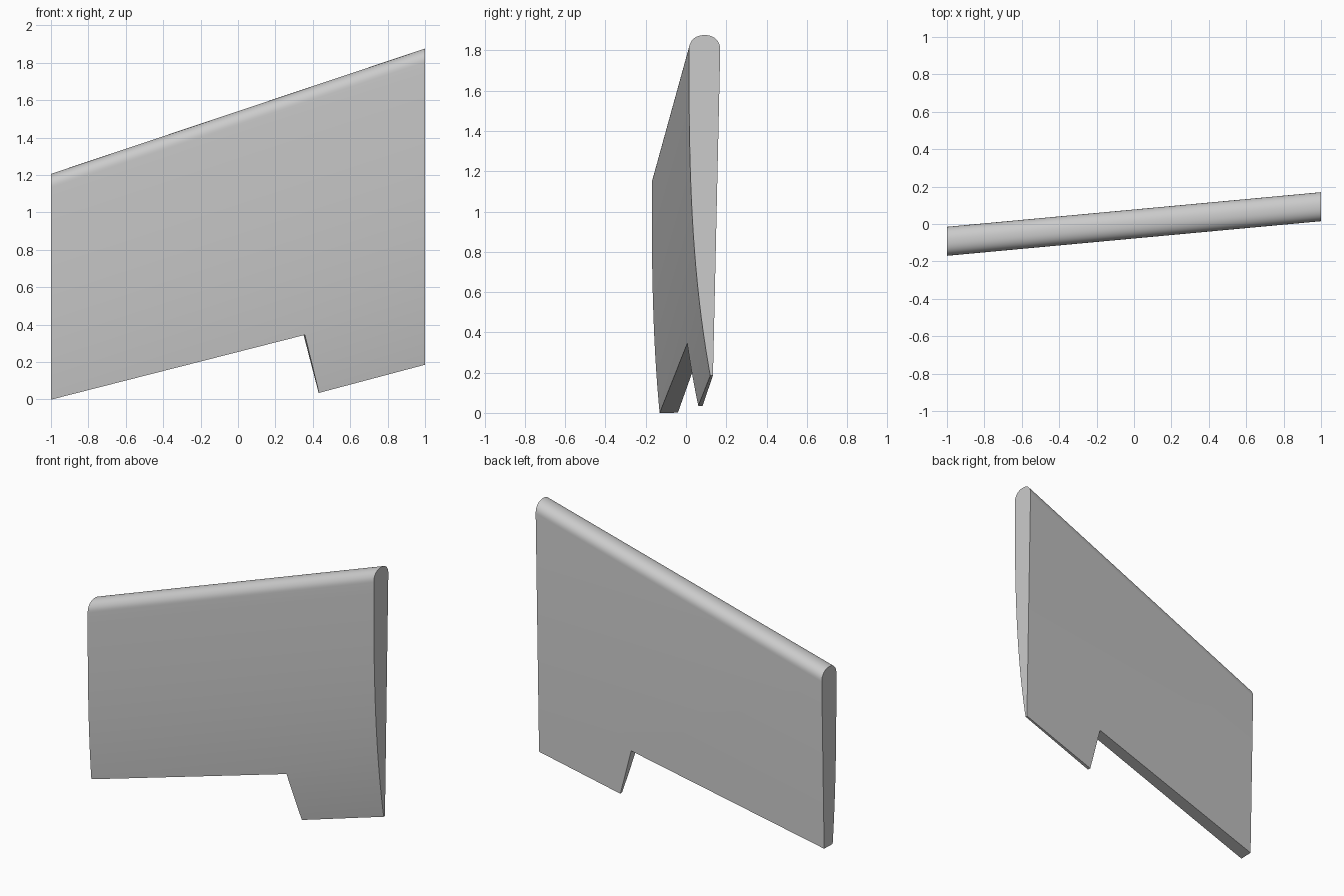
import bpy, bmesh, math
from mathutils import Vector

cube = bpy.data.objects.get("Cube")
if cube:
    bpy.data.objects.remove(cube, do_unlink=True)

grey = bpy.data.materials.new("light_grey")
grey.use_nodes = True
grey.diffuse_color = (0.6, 0.6, 0.6, 1)
grey.node_tree.nodes["Principled BSDF"].inputs["Base Color"].default_value = (0.6, 0.6, 0.6, 1)

SWEEP = Vector((2, 0.185, 0.67))   # span direction from right end to left end
HALF = 0.0775                      # half thickness at the rounded edge
DEPTH = 1.66                       # section length before trimming


def prism(name, points, step):
    """Extrude a closed outline along a vector."""
    bm = bmesh.new()
    face = bm.faces.new([bm.verts.new(p) for p in points])
    out = bmesh.ops.extrude_face_region(bm, geom=[face])
    moved = [v for v in out["geom"] if isinstance(v, bmesh.types.BMVert)]
    bmesh.ops.translate(bm, verts=moved, vec=step)
    bmesh.ops.recalc_face_normals(bm, faces=bm.faces)
    mesh = bpy.data.meshes.new(name)
    bm.to_mesh(mesh)
    bm.free()
    mesh.materials.append(grey)
    obj = bpy.data.objects.new(name, mesh)
    bpy.context.collection.objects.link(obj)
    return obj


# Section: rounded top, straight back, front bulging in towards a thin lower edge
section = []
for i in range(25):
    a = math.pi * i / 24
    c, s = math.cos(a), math.sin(a)
    section.append((math.copysign(abs(c) ** 0.9, c) * HALF, 0.073 * max(s, 0) ** 0.9))
for i in range(1, 21):
    d = DEPTH * i / 20
    section.append((-HALF + 0.105 * (d / 1.615) ** 2.8, -d))
section.append((HALF - 0.036 * DEPTH / 1.615, -DEPTH))

start = Vector((-1, -0.0925, 1.133))
panel = prism("panel", [start + Vector((0, y, z)) for y, z in section], SWEEP)

# Trim the lower edge to two slanted runs with a step between them
outline = [(-1.2, -0.051), (0.355, 0.345), (0.435, 0.035), (1.2, 0.238),
           (1.2, -1), (-1.2, -1)]
across = Vector((-0.0925, 1, 0))
cutter = prism("lower_edge_cutter",
               [Vector((x, 0.0925 * x, z)) - across * 0.5 for x, z in outline], across)
cutter.hide_render = True

trim = panel.modifiers.new("trim", "BOOLEAN")
trim.operation = "DIFFERENCE"
trim.solver = "EXACT"
trim.object = cutter
bpy.ops.object.select_all(action="DESELECT")
panel.select_set(True)
bpy.context.view_layer.objects.active = panel
bpy.ops.object.modifier_apply(modifier=trim.name)
bpy.data.objects.remove(cutter, do_unlink=True)
bpy.ops.object.shade_smooth_by_angle(angle=math.radians(30))
